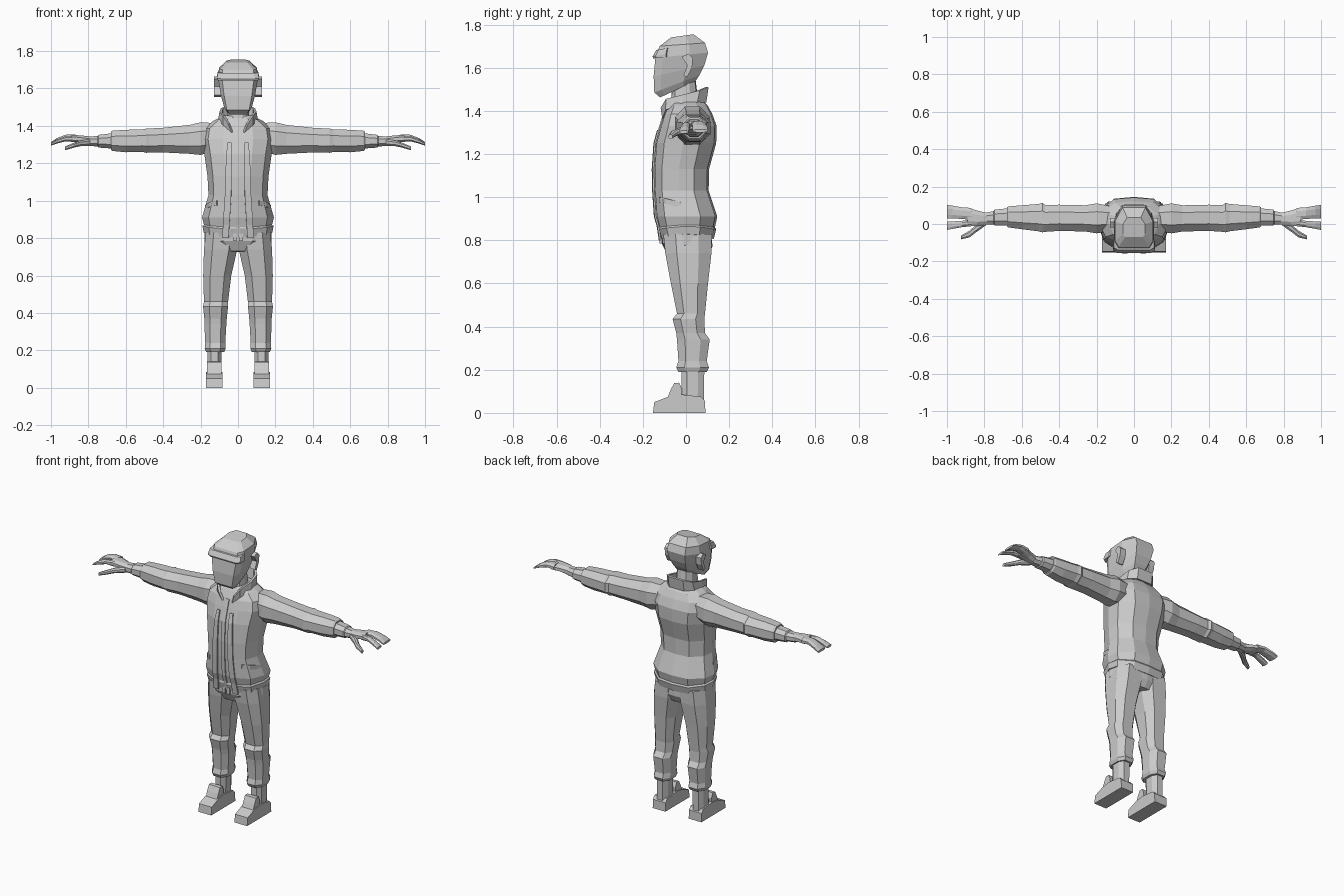
import bpy, bmesh, math
from mathutils import Vector

grey = bpy.data.materials.new("plain_grey")
grey.diffuse_color = (0.6, 0.6, 0.6, 1)


def finish(name, bm, mirror=False, thick=0):
    bmesh.ops.recalc_face_normals(bm, faces=bm.faces)
    me = bpy.data.meshes.new(name)
    bm.to_mesh(me)
    bm.free()
    me.materials.append(grey)
    ob = bpy.data.objects.new(name, me)
    bpy.context.collection.objects.link(ob)
    if thick:
        m = ob.modifiers.new("thickness", "SOLIDIFY")
        m.thickness, m.offset = thick, 0
    if mirror:
        ob.modifiers.new("mirror", "MIRROR")
    return ob


def loft(name, rings, mirror=False, closed=True, thick=0):
    """Skin a list of equal-length point loops; open loops make a sheet."""
    bm = bmesh.new()
    rows = [[bm.verts.new(p) for p in r] for r in rings]
    n = len(rows[0])
    for a, b in zip(rows, rows[1:]):
        for i in range(n if closed else n - 1):
            j = (i + 1) % n
            bm.faces.new((a[i], a[j], b[j], b[i]))
    if closed:
        bm.faces.new(rows[0])
        bm.faces.new(rows[-1])
    return finish(name, bm, mirror, thick)


def prism(name, profile, x0, x1, mirror=True):
    return loft(name, [[(x, y, z) for y, z in profile] for x in (x0, x1)], mirror)


def both(half):
    return half + [(-x, y) for x, y in half[::-1] if x]


# cross-section outlines, front is -1
HEAD = both([(0, -1), (.8, -1), (1, -.7), (1, .3), (.6, 1), (0, 1)])
BODY = both([(0, -1), (.42, -.97), (.82, -.72), (1, -.1), (.95, .45), (.55, .93), (0, 1)])
LEG = both([(.5, -1), (1, -.5), (1, .45), (.55, 1)])
OCT = both([(.45, -1), (1, -.45), (1, .45), (.45, 1)])


def section(shape, hx, yf, zf, yb, zb, cx=0, bow=0):
    return [(cx + x * hx, yf + (yb - yf) * (y + 1) / 2,
             zf + (zb - zf) * (y + 1) / 2 + bow * y * y) for x, y in shape]


# head and cap crown
loft("head", [section(HEAD, *r) for r in [
    (.058, -.12, 1.462, .045, 1.54), (.074, -.147, 1.485, .062, 1.565),
    (.092, -.15, 1.56, .085, 1.61), (.106, -.142, 1.645, .102, 1.67),
    (.102, -.122, 1.70, .088, 1.715), (.06, -.07, 1.74, .035, 1.755)]])

# cap brim and band
loft("cap_brim", [section(HEAD, *r) for r in [
    (.112, -.152, 1.643, -.06, 1.652), (.113, -.155, 1.652, -.06, 1.668),
    (.108, -.138, 1.682, -.06, 1.695)]])

# ears
prism("ear", [(-.02, 1.65), (.01, 1.665), (.032, 1.645), (.028, 1.60),
              (.005, 1.555), (-.012, 1.565), (.006, 1.61)], .09, .128)

# neck
loft("neck", [section(BODY, .062, -.075, 1.39, .06, 1.42),
              section(BODY, .055, -.065, 1.50, .045, 1.54)])

# jacket body
TORSO = [(.83, .184, -.115, .128, -.025), (.865, .19, -.128, .14, -.015),
         (.872, .182, -.125, .134, -.012), (.91, .192, -.138, .145, 0),
         (1.03, .158, -.146, .105, 0), (1.13, .163, -.148, .107, 0),
         (1.25, .18, -.14, .14, 0), (1.33, .195, -.118, .142, 0),
         (1.385, .185, -.10, .122, 0), (1.425, .135, -.08, .10, 0),
         (1.455, .075, -.062, .072, 0)]
loft("jacket", [section(BODY, hx, yf, z, yb, z, 0, bow) for z, hx, yf, yb, bow in TORSO])


def front_y(z):
    for a, b in zip(TORSO, TORSO[1:]):
        if a[0] <= z <= b[0]:
            return a[2] + (b[2] - a[2]) * (z - a[0]) / (b[0] - a[0])
    return TORSO[0][2]


# raised front edges of the jacket, zip strip between them
loft("jacket_edge", [[(x0, front_y(z) - .007, z), (x1, front_y(z) - .004, z)]
                     for z, x0, x1 in [(.80, .05, .085), (.87, .046, .08), (.91, .043, .078),
                                       (1.03, .036, .07), (1.13, .035, .068), (1.25, .035, .062),
                                       (1.31, .035, .055)]],
     mirror=True, closed=False, thick=.008)
loft("zip_strip", [[(-.012, front_y(z) - .003, z), (.012, front_y(z) - .003, z)]
                   for z in (.82, .87, .91, 1.03, 1.13, 1.25, 1.33, 1.38)],
     closed=False, thick=.006)

# slanted pocket welts
loft("pocket_welt", [[(.112, -.122, .975), (.112, -.122, 1.0)],
                     [(.147, -.092, .968), (.147, -.092, .994)],
                     [(.172, -.02, .95), (.172, -.02, .975)]],
     mirror=True, closed=False, thick=.01)

# standing collar, open at the front
lower = [(.03, -.105, 1.365), (.075, -.09, 1.405), (.1, -.02, 1.43), (.09, .05, 1.44), (.05, .088, 1.44)]
upper = [(.05, -.112, 1.415), (.075, -.09, 1.455), (.092, -.01, 1.475), (.085, .06, 1.495), (.05, .098, 1.51)]
loft("collar", [r + [(-x, y, z) for x, y, z in r[::-1]] for r in (lower, upper)],
     closed=False, thick=.014)


def limb(name, rings, shape=OCT):
    """Loft along x from (x, y, z, half depth, half height)."""
    return loft(name, [[(x, y + a * ry, z + b * rz) for a, b in shape]
                       for x, y, z, ry, rz in rings], True)


# sleeves with elbow fold and cuff
limb("sleeve", [(.12, .03, 1.34, .065, .075), (.20, .03, 1.332, .08, .087),
                (.26, .03, 1.328, .07, .077), (.40, .033, 1.324, .07, .066),
                (.475, .03, 1.322, .072, .064), (.49, .034, 1.321, .079, .065),
                (.51, .034, 1.321, .073, .06), (.60, .036, 1.319, .064, .06),
                (.672, .038, 1.32, .056, .054), (.68, .038, 1.32, .05, .048)])

# hand parts
limb("wrist", [(.66, .038, 1.32, .047, .042), (.745, .035, 1.318, .042, .034),
               (.75, .033, 1.318, .036, .028), (.80, .028, 1.318, .031, .025)])
limb("palm", [(.78, .028, 1.318, .029, .025), (.84, .03, 1.328, .042, .021),
              (.89, .038, 1.334, .05, .018)])
limb("fingers", [(.87, .054, 1.334, .032, .019), (.92, .058, 1.338, .031, .015),
                 (.97, .064, 1.322, .034, .012), (1.0, .066, 1.307, .036, .007)])
limb("index_finger", [(.87, .006, 1.33, .018, .017), (.92, 0, 1.332, .017, .014),
                      (.97, -.006, 1.316, .02, .011), (1.0, -.01, 1.302, .022, .007)])
limb("thumb", [(.79, .012, 1.312, .018, .018), (.845, -.025, 1.306, .02, .015),
               (.88, -.054, 1.296, .018, .013), (.925, -.072, 1.28, .01, .01)])

# hips
loft("hips", [section(BODY, .178, -.112, .86, .12, .86), section(BODY, .18, -.112, .785, .122, .77),
              section(BODY, .10, -.085, .73, .10, .725)])


def leg(name, rings):
    """Loft upward from (z, inner x, outer x, front y, back y)."""
    return loft(name, [section(LEG, (b - a) / 2, f, z, k, z, (a + b) / 2)
                       for z, a, b, f, k in rings], True)


# trouser legs with knee fold and gathered hem
leg("trouser_leg", [(.83, .002, .172, -.105, .12), (.74, .004, .182, -.096, .118),
                    (.60, .036, .186, -.07, .102), (.46, .053, .182, -.042, .088),
                    (.435, .053, .187, -.062, .085), (.37, .06, .18, -.045, .088),
                    (.34, .062, .18, -.042, .11), (.24, .068, .175, -.035, .096),
                    (.21, .066, .178, -.045, .106), (.19, .074, .17, -.035, .096)])
leg("ankle", [(.21, .088, .163, -.022, .085), (.05, .09, .163, -.022, .083)])

# shoes
prism("shoe", [(-.153, 0), (.09, 0), (.088, .055), (.07, .075), (-.02, .085),
               (-.075, .078), (-.147, .05)], .082, .171)
prism("shoe_tongue", [(-.09, .06), (-.072, .105), (-.055, .138), (-.032, .14),
                      (-.018, .11), (-.022, .06)], .088, .166)

# drawcord tabs at the waist
prism("waist_tab", [(-.122, .785), (-.122, .825), (-.105, .825), (-.105, .785)], .006, .026)
